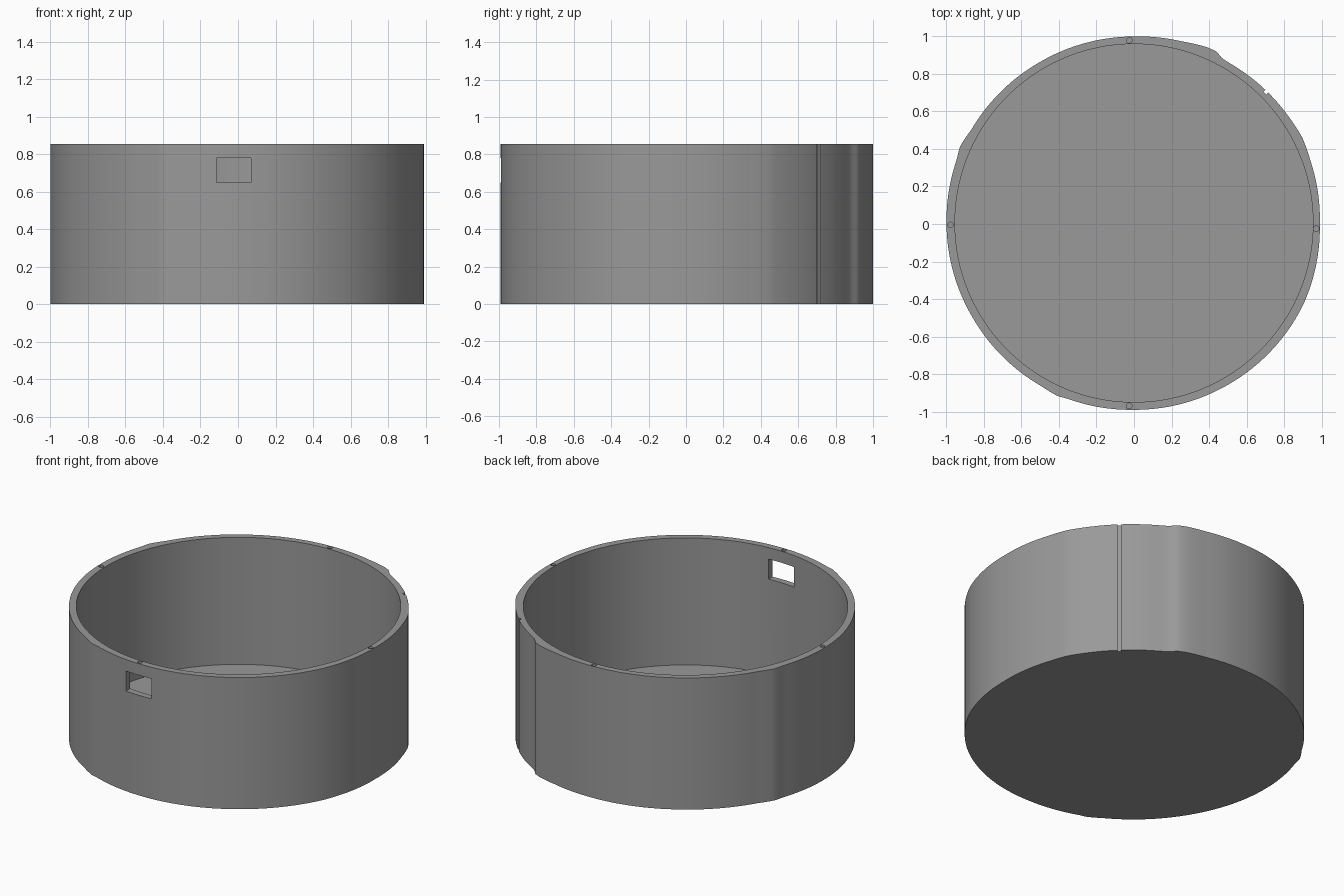
import bpy, bmesh, math

if "Cube" in bpy.data.objects:
    bpy.data.objects.remove(bpy.data.objects["Cube"])

grey = bpy.data.materials.new("plain grey")
grey.diffuse_color = (0.32, 0.32, 0.32, 1)
grey.use_nodes = True
grey.node_tree.nodes["Principled BSDF"].inputs["Base Color"].default_value = grey.diffuse_color

HEIGHT, FLOOR = 0.855, 0.03

# outer radius by angle in degrees: nearly round, with slight ridges
RIM = [(0, .991), (20, 1.0), (27, 1.009), (35, 1.004), (59, .998), (62, 1.0),
       (64.4, 1.02), (67.6, 1.02), (75, 1.007), (90, 1.0), (120, .999),
       (150, 1.003), (155.8, 1.016), (160, 1.006), (180, 1.0), (210, .995),
       (240, .996), (246, 1.004), (249, .997), (270, .991), (300, .993),
       (335, 1.0), (360, .991)]


def outer_radius(a):
    for (a0, r0), (a1, r1) in zip(RIM, RIM[1:]):
        if a0 <= a <= a1:
            return r0 + (r1 - r0) * (a - a0) / (a1 - a0)


def prism(name, points, z0, z1):
    """Extrude a closed outline from z0 up to z1."""
    bm = bmesh.new()
    base = bm.faces.new([bm.verts.new((x, y, z0)) for x, y in points])
    grown = bmesh.ops.extrude_face_region(bm, geom=[base])["geom"]
    for v in grown:
        if isinstance(v, bmesh.types.BMVert):
            v.co.z = z1
    bmesh.ops.recalc_face_normals(bm, faces=bm.faces[:])
    mesh = bpy.data.meshes.new(name)
    bm.to_mesh(mesh)
    bm.free()
    mesh.materials.append(grey)
    ob = bpy.data.objects.new(name, mesh)
    bpy.context.collection.objects.link(ob)
    return ob


def circle(cx, cy, r, n):
    return [(cx + r * math.cos(2 * math.pi * i / n),
             cy + r * math.sin(2 * math.pi * i / n)) for i in range(n)]


# round body, with a narrow vertical groove at the back right
outline = []
for i in range(300):
    a = i * 1.2
    t = math.radians(a)
    r = outer_radius(a)
    if i in (37, 38):
        outline.append((r * math.cos(t), r * math.sin(t)))
        r -= 0.014
        if i == 38:
            outline.insert(-1, (r * math.cos(t), r * math.sin(t)))
            continue
    outline.append((r * math.cos(t), r * math.sin(t)))
body = prism("round_container", outline, 0, HEIGHT)

# hollow, front window and four screw holes in the rim
cutters = [
    prism("hollow_cutter", circle(0, 0.005, 0.955, 160), FLOOR, 1.0),
    prism("window_cutter", [(-.115, -1.2), (.07, -1.2), (.07, -.8), (-.115, -.8)],
          0.65, 0.78),
]
for x, y in [(-.025, .98), (-.978, -.005), (.972, -.025), (-.025, -.97)]:
    cutters.append(prism("screw_hole_cutter", circle(x, y, 0.015, 16), 0.755, 1.0))

bpy.context.view_layer.objects.active = body
body.select_set(True)
for cutter in cutters:
    cutter.hide_render = True
    mod = body.modifiers.new("cut", "BOOLEAN")
    mod.operation = "DIFFERENCE"
    mod.solver = "EXACT"
    mod.object = cutter
    bpy.ops.object.modifier_apply(modifier=mod.name)
    bpy.data.objects.remove(cutter)

bpy.ops.object.shade_smooth_by_angle(angle=math.radians(30))
